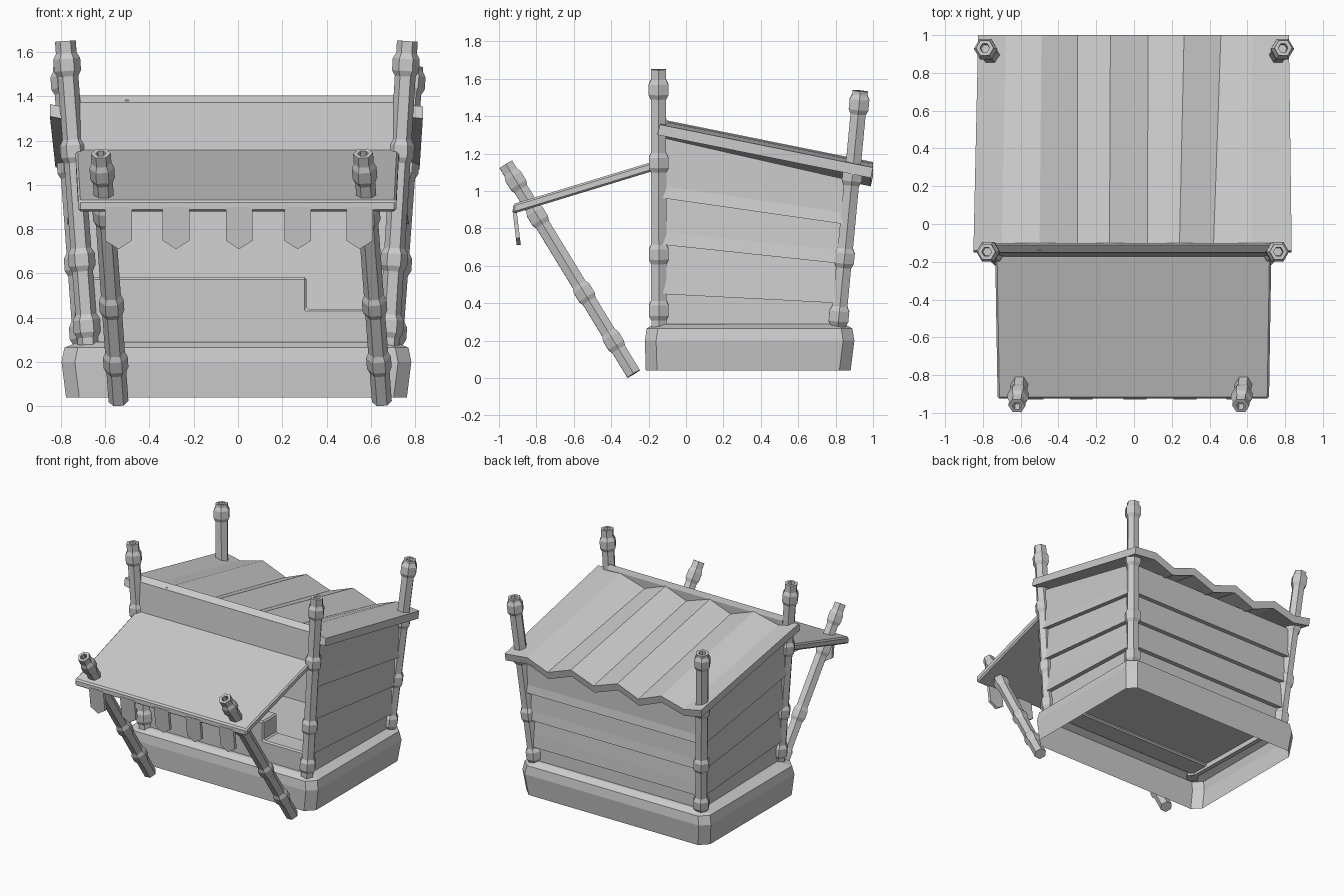
import bpy, bmesh, math
from mathutils import Vector

if "Cube" in bpy.data.objects:
    bpy.data.objects.remove(bpy.data.objects["Cube"])


def make(name, verts, faces):
    me = bpy.data.meshes.new(name)
    me.from_pydata([tuple(v) for v in verts], [], faces)
    bm = bmesh.new()
    bm.from_mesh(me)
    bmesh.ops.recalc_face_normals(bm, faces=bm.faces)
    bm.to_mesh(me)
    bm.free()
    ob = bpy.data.objects.new(name, me)
    bpy.context.collection.objects.link(ob)
    return ob


def loft(name, rings, cap_start=True, cap_end=True):
    """Join equal closed rings of points with quads."""
    n = len(rings[0])
    verts = [v for r in rings for v in r]
    faces = [(k * n + i, k * n + (i + 1) % n, (k + 1) * n + (i + 1) % n, (k + 1) * n + i)
             for k in range(len(rings) - 1) for i in range(n)]
    if cap_start:
        faces.append(tuple(range(n)))
    if cap_end:
        faces.append(tuple(range(len(verts) - n, len(verts))))
    return make(name, verts, faces)


def bevel(ob, width):
    m = ob.modifiers.new("bevel", 'BEVEL')
    m.width, m.segments, m.limit_method = width, 1, 'ANGLE'


def bamboo(name, p0, p1, r, r_node, nodes):
    """Hexagonal cane with swollen nodes and a hollow top."""
    p0, p1 = Vector(p0), Vector(p1)
    axis = p1 - p0
    L = axis.length
    rot = Vector((0, 0, 1)).rotation_difference(axis)
    prof = [(0, r)]
    for t in nodes:
        c = t * L
        prof += [(c - .05, r), (c - .025, r_node), (c + .03, r_node), (c + .055, r)]
    prof += [(L, r), (L, r * .55), (L - .05, r * .5)]
    rings = [[p0 + rot @ Vector((q * math.cos(a * math.pi / 3), q * math.sin(a * math.pi / 3), h))
              for a in range(6)] for h, q in prof]
    return loft(name, rings)


# Base: hollow plinth with cut corners
def octagon(hx, y0, y1, z, c=.06, cx=-.007):
    return [(cx + x, y, z) for x, y in
            [(-hx + c, y0), (hx - c, y0), (hx, y0 + c), (hx, y1 - c),
             (hx - c, y1), (-hx + c, y1), (-hx, y1 - c), (-hx, y0 + c)]]


loft("base", [octagon(.77, -.215, .88, .04), octagon(.79, -.22, .90, .2),
              octagon(.777, -.21, .89, .265), octagon(.715, -.165, .845, .29)], cap_start=False)

# Corner posts
posts = {
    "front_left": (Vector((-.675, -.145, .25)), Vector((-.78, -.147, 1.65))),
    "front_right": (Vector((.68, -.145, .25)), Vector((.765, -.147, 1.65))),
    "back_left": (Vector((-.695, .81, .25)), Vector((-.79, .932, 1.535))),
    "back_right": (Vector((.695, .81, .25)), Vector((.79, .932, 1.535))),
}
for key, (a, b) in posts.items():
    heights = (.36, .66, 1.15, 1.54) if "front" in key else (.33, .64, 1.08, 1.46)
    bamboo(key + "_post", a, b, .047, .061, [(h - a.z) / (b.z - a.z) for h in heights])

# Leaning poles holding the awning
for side, x0, x1 in (("left", -.54, -.62), ("right", .65, .565)):
    bamboo(side + "_awning_pole", (x0, -.28, .022), (x1, -.963, 1.142), .045, .056, (.155, .385, .75, .92))


# Plank walls: stepped section stretched between two posts
def on_post(key, z):
    a, b = posts[key]
    return a.lerp(b, (z - a.z) / (b.z - a.z))


SECTION = [(.25, .25, .015), (.45, .40, 0), (.45, .40, .034), (.55, .495, .02),
           (.715, .61, 0), (.715, .61, .034), (.785, .68, .02),
           (.965, .82, 0), (.965, .82, .034), (1.03, .88, .02), (1.29, 1.055, .005),
           (1.29, 1.055, -.02), (.25, .25, -.02)]


def wall(name, key_a, key_b, out, level):
    out = Vector(out)
    rings = [[on_post(key_a, zb if level else za) + out * o for za, zb, o in SECTION],
             [on_post(key_b, zb) + out * o for za, zb, o in SECTION]]
    loft(name, rings)


wall("left_wall", "front_left", "back_left", (-1, 0, 0), False)
wall("right_wall", "front_right", "back_right", (1, 0, 0), False)
wall("back_wall", "back_left", "back_right", (0, 1, 0), True)

# Stepped front counter
outline = [(-.67, .27), (.68, .27), (.69, .44), (.31, .44), (.31, .583), (-.69, .583)]
counter = loft("front_counter", [[(x, y, z) for x, z in outline] for y in (-.14, .03)])
bevel(counter, .01)

# Fascia panel between the front posts
fascia = [(-.175, 1.12), (-.15, 1.372), (-.112, 1.405), (-.10, 1.37), (-.12, 1.12)]
loft("front_fascia", [[(x, y, z) for y, z in fascia] for x in (-.74, .73)])

# Zigzag roof sheet: x at back, x at front, height offset
waves = [(-.825, -.85, 0), (-.68, -.70, -.03), (-.49, -.50, .02), (-.30, -.30, -.055),
         (-.125, -.13, .015), (.075, .07, -.055), (.265, .24, .015),
         (.46, .42, -.055), (.63, .62, .01), (.82, .835, -.01)]


def roof_ring(y, z, use_front, t=.055):
    top = [(w[1] if use_front else w[0], y, z + w[2]) for w in waves]
    return top + [(x, yy - .012, zz - t) for x, yy, zz in reversed(top)]


loft("roof", [roof_ring(-.14, 1.365, True), roof_ring(1.0, 1.135, False)])

# Awning board
awning = loft("awning", [
    [(-.735, -.16, 1.162), (.727, -.16, 1.162), (.727, -.15, 1.115), (-.735, -.15, 1.115)],
    [(-.722, -.925, .93), (.715, -.925, .93), (.715, -.925, .878), (-.722, -.925, .878)]])
bevel(awning, .01)

# Pennants hanging from the awning edge
for i, x in enumerate((-.54, -.28, .005, .27, .55)):
    shape = [(-.06, .90), (.06, .90), (.06, .748), (0, .71), (-.06, .748)]
    loft("pennant_%d" % (i + 1),
         [[(x + dx, y + (.9 - z) * .12, z) for dx, z in shape] for y in (-.928, -.906)])
